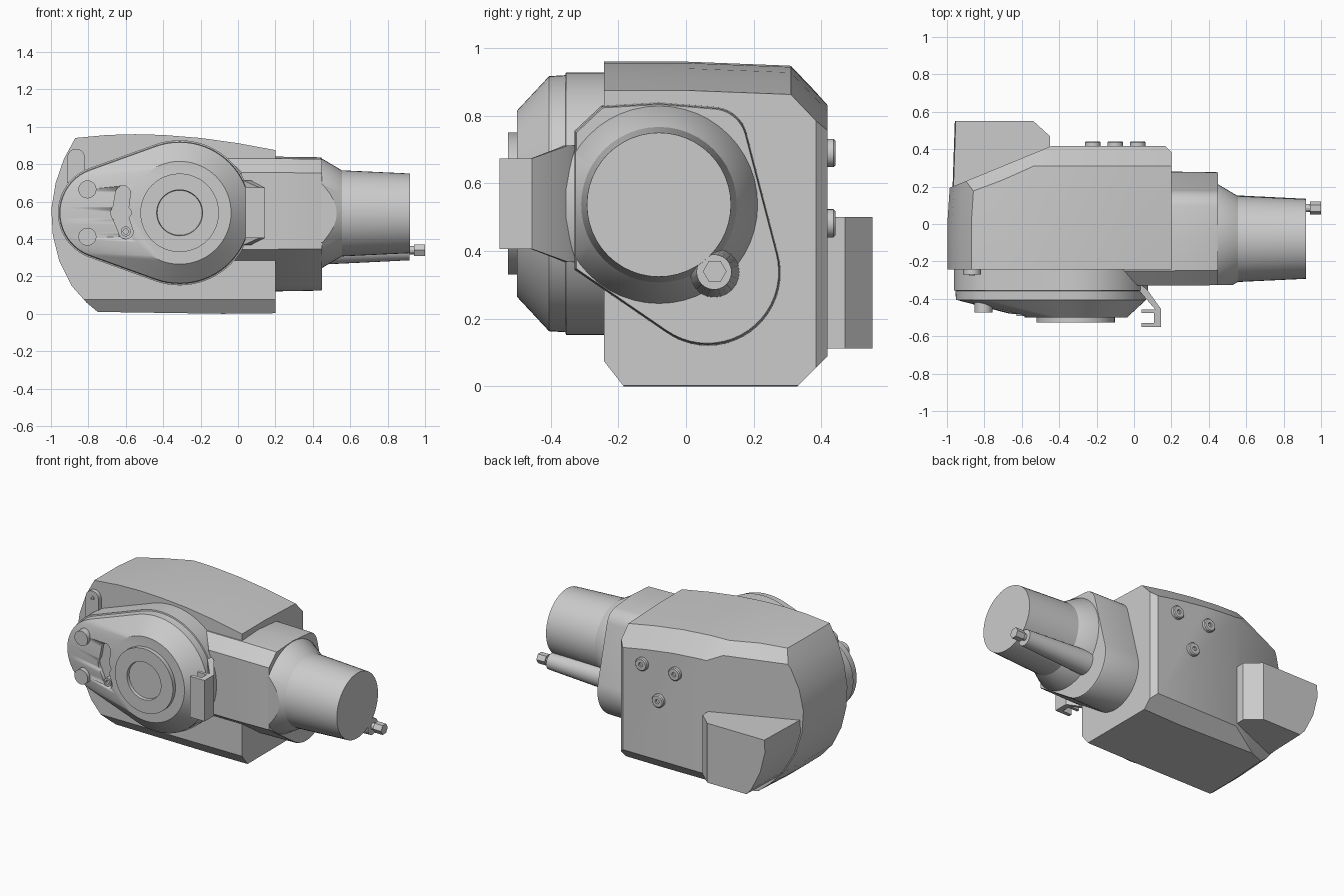
import bpy, bmesh
from math import sin, cos, pi, radians, acos
from mathutils import Vector

if "Cube" in bpy.data.objects:
    bpy.data.objects.remove(bpy.data.objects["Cube"])


def finish(name, bm, angle=28):
    bmesh.ops.recalc_face_normals(bm, faces=bm.faces)
    me = bpy.data.meshes.new(name)
    bm.to_mesh(me)
    bm.free()
    ob = bpy.data.objects.new(name, me)
    bpy.context.collection.objects.link(ob)
    bpy.ops.object.select_all(action='DESELECT')
    ob.select_set(True)
    bpy.context.view_layer.objects.active = ob
    bpy.ops.object.shade_smooth_by_angle(angle=radians(angle))
    return ob


def cut(bm, co, no):
    """Slice away everything on the side the normal points to and cap it."""
    res = bmesh.ops.bisect_plane(bm, geom=bm.verts[:] + bm.edges[:] + bm.faces[:], dist=1e-5,
                                 plane_co=co, plane_no=no, clear_outer=True)
    edges = [e for e in res['geom_cut'] if isinstance(e, bmesh.types.BMEdge)]
    bmesh.ops.edgeloop_fill(bm, edges=edges)


def loft(name, rings, cuts=(), angle=28):
    bm = bmesh.new()
    vs = [[bm.verts.new(p) for p in r] for r in rings]
    n = len(vs[0])
    for a, b in zip(vs, vs[1:]):
        for i in range(n):
            bm.faces.new((a[i], a[(i + 1) % n], b[(i + 1) % n], b[i]))
    bm.faces.new(vs[0])
    bm.faces.new(vs[-1])
    bmesh.ops.recalc_face_normals(bm, faces=bm.faces)
    for co, no in cuts:
        cut(bm, co, no)
    return finish(name, bm, angle)


def turned_x(name, y, z, prof, n=48, cuts=()):
    """Turned part along x, prof = (x, radius)."""
    return loft(name, [[(x, y + r * cos(2 * pi * i / n), z + r * sin(2 * pi * i / n))
                        for i in range(n)] for x, r in prof], cuts)


def turned_y(name, x, z, prof, n=24):
    """Turned part along y, prof = (y, radius)."""
    return loft(name, [[(x + r * cos(2 * pi * i / n), y, z + r * sin(2 * pi * i / n))
                        for i in range(n)] for y, r in prof])


def arc(cy, cz, r, a0, a1, n):
    return [(cy + r * cos(radians(a0 + (a1 - a0) * i / n)),
             cz + r * sin(radians(a0 + (a1 - a0) * i / n))) for i in range(n + 1)]


# Main housing: side outline lofted front to back, top rear edge drops to a chamfer
left = [(-.87, .94), (-.93, .83), (-.975, .7), (-.998, .56), (-.99, .42),
        (-.955, .28), (-.89, .15), (-.81, .06), (-.75, .01)]
top = [(.2, .875), (0, .912), (-.2, .94), (-.4, .956), (-.55, .96), (-.7, .956)]
outline = top + left + [(-.08, 0), (.2, .003)]


def body_ring(y, drop=0, shift=0):
    return [(x + (shift if x < -.7 else 0), y, z - (drop if z > .85 else 0)) for x, z in outline]


tilt = Vector((.38, .155, .02)).cross(Vector((-.03, .09, -.11)))
if tilt.z < 0:
    tilt = -tilt
loft("main_housing",
     [body_ring(-.243), body_ring(0), body_ring(.31, .012, .02), body_ring(.418, .125, .025)],
     cuts=[((0, -.243, .075), (0, -.07, -.055)),
           ((0, .355, .025), (0, .055, -.055)),
           ((-.97, .2, .5), (-.38, .925, 0)),
           ((-.5, .32, .955), tilt),
           ((.165, .418, .5), (.7, .72, 0))])

# Rear block, follows the rounded end of the housing
block = [(-.45, .5), (-.985, .5), (-.99, .42), (-.955, .28), (-.89, .15), (-.855, .112), (-.45, .112)]
loft("rear_block", [[(x + (s if x < -.5 else 0), y, z) for x, z in block]
                    for y, s in ((.1, .02), (.2, .02), (.552, .032))],
     cuts=[((-.54, .552, .3), (.67, .74, 0))])

# Front cover: two-circle outline rising into a cone
CX, CZ, SX = -.312, .54, -.71
ta = acos((.385 - .25) / (CX - SX))


def cover_ring(y, r1, r2, sx=SX):
    pts = []
    for c, r, a0, a1, n in ((CX, r1, ta, 2 * pi - ta, 44), (sx, r2, -ta, ta, 20)):
        for i in range(n + 1):
            t = a0 + (a1 - a0) * i / n
            pts.append((c - r * cos(t), y, CZ + r * sin(t)))
    return pts


cover = loft("front_cover", [cover_ring(-.2, .388, .253), cover_ring(-.355, .388, .253),
                             cover_ring(-.357, .38, .245), cover_ring(-.405, .377, .242),
                             cover_ring(-.5, .275, .275, CX)])

# Finger recess at the rim of the cover
bm = bmesh.new()
pts = arc(-.615, .645, .04, 0, 180, 8) + arc(-.62, .54, .06, 140, 220, 6) \
    + arc(-.6, .44, .04, 180, 360, 8) + arc(-.6, .54, .03, -60, 60, 6)
f = bm.faces.new([bm.verts.new((x, -.6, z)) for x, z in pts])
ext = bmesh.ops.extrude_face_region(bm, geom=[f])
for v in ext['geom']:
    if isinstance(v, bmesh.types.BMVert):
        v.co.y = -.455
cutter = finish("recess_cutter", bm)
cutter.hide_render = True
cutter.hide_set(True)
mod = cover.modifiers.new("recess", 'BOOLEAN')
mod.operation = 'DIFFERENCE'
mod.object = cutter
mod.solver = 'EXACT'

# Hub with recessed centre
turned_y("hub", CX, CZ, [(-.45, .21), (-.527, .21), (-.527, .123), (-.508, .12)], 48)

# Cover studs and small recess bolt
for z in (.665, .412):
    turned_y("cover_stud", -.805, z, [(-.38, .048), (-.473, .048)])
turned_y("recess_bolt", -.6, .44, [(-.44, .027), (-.492, .027), (-.492, .014), (-.48, .014)], 16)

# Corner lug with its hole
lug = arc(-.866, .835, .047, 0, 180, 12) + [(-.913, .7), (-.819, .7)]
loft("corner_lug", [[(x, y, z) for x, z in lug] for y in (-.22, -.27)])
turned_y("lug_screw", -.866, .835, [(-.25, .015), (-.276, .015), (-.276, .007), (-.265, .007)], 12)

# Side clip: C-shaped hook on a flared arm
clip = [(.03, -.32), (.07, -.35), (.145, -.455), (.145, -.552), (.04, -.552), (.04, -.528),
        (.108, -.528), (.108, -.477), (.04, -.477), (.04, -.458), (.115, -.458), (.03, -.36)]
loft("side_clip", [[(x, y, CZ + s * (.172 if y > -.4 else .134)) for x, y in clip]
                   for s in (-1, 1)])

# Neck flange: teardrop outline
tear = arc(.065, .335, .215, -125, 15, 20) + arc(.078, .722, .105, 15, 80, 8) \
    + [(-.08, .84), (-.25, .83), (-.33, .755), (-.33, .345)]


def tear_ring(x, k):
    return [(x, -.03 + (y + .03) * k, .5 + (z - .5) * k) for y, z in tear]


loft("neck_flange", [tear_ring(-.06, 1), tear_ring(.215, 1), tear_ring(.44, .99), tear_ring(.45, .98)],
     cuts=[((.02, -.33, .5), (-.73, -.68, 0))])

# Collar cone, tube and its side rib
front_flat = [((.5, -.326, .5), (0, -1, 0))]
turned_x("neck_collar", -.08, .537, [(.4, .295), (.45, .292), (.555, .23)], 48, front_flat)
turned_x("outlet_tube", -.08, .537, [(.5, .232), (.555, .23), (.92, .213)], 48)
turned_x("tube_rib", .083, .338, [(.42, .076), (.55, .07), (.918, .052)], 24)

# Hex bolt at the end of the rib
turned_x("bolt_shank", .085, .34, [(.9, .022), (.95, .022)], 12)
turned_x("bolt_head", .085, .34, [(.94, .035), (1.0, .035)], 6)

# Rear screws
for x, z in ((.02, .69), (-.22, .69), (-.1, .482)):
    turned_y("rear_screw", x, z, [(.4, .042), (.436, .042), (.442, .036), (.442, .014), (.43, .014)])
